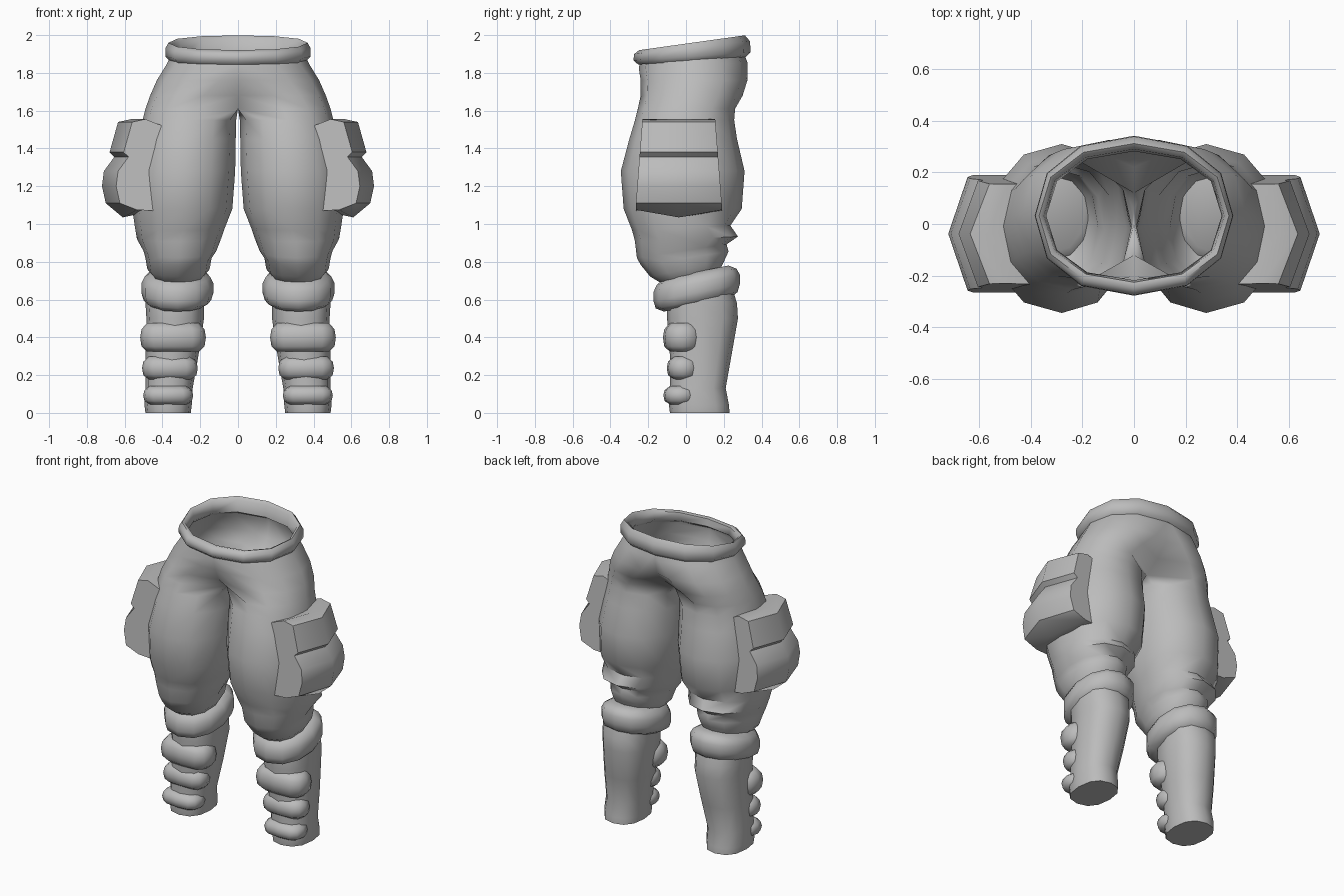
import bpy, bmesh, math

if "Cube" in bpy.data.objects:
    bpy.data.objects.remove(bpy.data.objects["Cube"], do_unlink=True)

GREY = (0.5, 0.5, 0.5, 1.0)
mat = bpy.data.materials.new("plain grey")
mat.use_nodes = True
mat.diffuse_color = GREY
bsdf = next(n for n in mat.node_tree.nodes if n.type == 'BSDF_PRINCIPLED')
bsdf.inputs["Base Color"].default_value = GREY


def spow(v, p):
    return math.copysign(abs(v) ** (2 / p), v)


def oval(x0, x1, y0, y1, z, tilt=0.0, p=2.2, n=12):
    """Horizontal rounded ring inside the given extents; z rises with y by tilt."""
    pts = []
    for i in range(n):
        a = 2 * math.pi * i / n - math.pi / 2
        x = (x0 + x1) / 2 + (x1 - x0) / 2 * spow(math.cos(a), p)
        y = (y0 + y1) / 2 + (y1 - y0) / 2 * spow(math.sin(a), p)
        pts.append((x, y, z + tilt * y))
    return pts


def loft(name, rings, caps=True, loop=False, mirror=True, angle=50, seam=False):
    """Skin a list of equal rings; seam drops faces lying on the x = 0 plane."""
    bm = bmesh.new()
    vs = [[bm.verts.new(p) for p in r] for r in rings]
    n = len(rings[0])
    pairs = list(zip(vs, vs[1:])) + ([(vs[-1], vs[0])] if loop else [])
    for a, b in pairs:
        for i in range(n):
            j = (i + 1) % n
            quad = (a[i], a[j], b[j], b[i])
            if seam and all(abs(v.co.x) < 1e-5 for v in quad):
                continue
            bm.faces.new(quad)
    if caps:
        bm.faces.new(vs[0])
        bm.faces.new(vs[-1])
    bmesh.ops.remove_doubles(bm, verts=bm.verts[:], dist=1e-4)
    bmesh.ops.delete(bm, geom=[v for v in bm.verts if not v.link_faces], context='VERTS')
    bmesh.ops.recalc_face_normals(bm, faces=bm.faces[:])
    me = bpy.data.meshes.new(name)
    bm.to_mesh(me)
    bm.free()
    me.materials.append(mat)
    ob = bpy.data.objects.new(name, me)
    bpy.context.collection.objects.link(ob)
    bpy.ops.object.select_all(action='DESELECT')
    ob.select_set(True)
    bpy.context.view_layer.objects.active = ob
    bpy.ops.object.shade_smooth_by_angle(angle=math.radians(angle))
    if mirror:
        ob.modifiers.new("Mirror", 'MIRROR')
    return ob


# Trousers: one half, joined at the centre above the crotch
def half_ring(z, cx, xo, yf, yb, tilt, inner):
    cy, ry = (yf + yb) / 2, (yb - yf) / 2
    pts = []
    for i in range(12):
        a = math.radians(30 * i - 90)
        c, s = spow(math.cos(a), 2.15), spow(math.sin(a), 2.15)
        if i % 12 in (0, 6):
            c = 0.0
        x, y = cx + (xo - cx) * c, cy + ry * s
        if i > 6:
            if isinstance(inner, tuple):      # on the centre plane
                x = 0.0
                y = inner[1] + (inner[0] - inner[1]) * (i - 7) / 4
            else:                             # inside of a free leg
                x = cx + (cx - inner) * c
        pts.append((x, y, z + tilt * y))
    return pts


TROUSERS = [  # z, centre x, outer x, front y, back y, tilt, inner side
    (1.90, 0.00, 0.350, -0.235, 0.300, 0.07, (-0.235, 0.30)),
    (1.84, 0.03, 0.380, -0.250, 0.325, 0.05, (-0.250, 0.32)),
    (1.76, 0.10, 0.430, -0.240, 0.325, 0.00, (-0.235, 0.30)),
    (1.68, 0.18, 0.465, -0.240, 0.300, 0.00, (-0.200, 0.22)),
    (1.61, 0.24, 0.490, -0.255, 0.260, 0.00, (-0.120, 0.12)),
    (1.55, 0.26, 0.505, -0.270, 0.255, 0.00, 0.010),
    (1.45, 0.27, 0.530, -0.300, 0.270, 0.00, 0.012),
    (1.28, 0.28, 0.560, -0.345, 0.310, 0.00, 0.015),
    (1.08, 0.285, 0.560, -0.330, 0.295, 0.00, 0.030),
    (0.98, 0.29, 0.545, -0.285, 0.235, 0.05, 0.070),
    (0.92, 0.31, 0.535, -0.270, 0.275, 0.05, 0.090),
    (0.86, 0.31, 0.500, -0.260, 0.215, 0.15, 0.115),
    (0.82, 0.315, 0.490, -0.240, 0.225, 0.15, 0.140),
    (0.76, 0.32, 0.480, -0.190, 0.200, 0.20, 0.150),
    (0.72, 0.32, 0.450, -0.140, 0.180, 0.20, 0.180),
]
loft("trousers", [half_ring(*r) for r in TROUSERS], caps=False, seam=True, angle=60)

# Waistband: rolled, tilted up toward the back
BAND = [  # half width, half depth, z, tilt
    (0.362, 0.285, 1.862, 0.07), (0.385, 0.310, 1.885, 0.07),
    (0.383, 0.307, 1.930, 0.11), (0.368, 0.280, 1.955, 0.14),
    (0.350, 0.258, 1.945, 0.13), (0.340, 0.250, 1.885, 0.07),
]
loft("waistband", [oval(-w, w, 0.032 - d, 0.032 + d, z, t) for w, d, z, t in BAND],
     caps=False, loop=True, mirror=False, angle=60)

# Thigh pouches: two bulges, bowed outward at the middle
POUCH = [(0.40, 1.52), (0.566, 1.555), (0.635, 1.54), (0.68, 1.38), (0.655, 1.355),
         (0.71, 1.28), (0.72, 1.20), (0.70, 1.11), (0.61, 1.035), (0.45, 1.07)]


def pouch_section(t):
    pts = []
    for x, z in POUCH:
        width = 0.228 - 0.035 * max(0.0, (z - 1.1) / 0.45)
        out = 0.075 * abs(t) if x > 0.5 else 0.0
        lift = 0.04 * abs(t) if z < 1.05 else 0.0
        pts.append((x - out, -0.038 + t * width, z + lift))
    return pts


loft("thigh_pouch", [pouch_section(t) for t in (-1, 0, 1)], angle=42)

# Knee roll: thick tilted ring
KNEE = [(0.055, -0.085), (0.012, -0.06), (0.0, -0.02), (0.0, 0.03), (0.018, 0.065), (0.06, 0.09)]
loft("knee_roll", [oval(0.13 + i, 0.512 - i, -0.172 + i, 0.285 - i, 0.645 + dz, 0.2)
                   for i, dz in KNEE], angle=60)

# Shin
SHIN = [  # z, x extents, y extents
    (0.66, 0.17, 0.490, -0.080, 0.245), (0.58, 0.18, 0.490, -0.100, 0.270),
    (0.50, 0.18, 0.485, -0.100, 0.275), (0.30, 0.21, 0.490, -0.085, 0.240),
    (0.13, 0.24, 0.490, -0.085, 0.210), (0.04, 0.245, 0.495, -0.090, 0.228),
    (0.00, 0.25, 0.490, -0.085, 0.230),
]
loft("shin", [oval(x0, x1, y0, y1, z, p=2.4) for z, x0, x1, y0, y1 in SHIN], angle=55)

# Shin pads: three cushions across the front
PADS = [  # z extents, x extents, y extents
    (0.325, 0.475, 0.170, 0.518, -0.122, 0.085),
    (0.178, 0.298, 0.213, 0.508, -0.102, 0.070),
    (0.045, 0.142, 0.237, 0.502, -0.120, 0.055),
]
BULGE = [(0.035, 0.0), (0.007, 0.18), (0.0, 0.5), (0.007, 0.78), (0.035, 1.0)]
for k, (z0, z1, x0, x1, y0, y1) in enumerate(PADS, 1):
    loft(f"shin_pad_{k}", [oval(x0 + i, x1 - i, y0 + i, y1 - i, z0 + (z1 - z0) * f, p=2.8)
                           for i, f in BULGE], angle=60)
